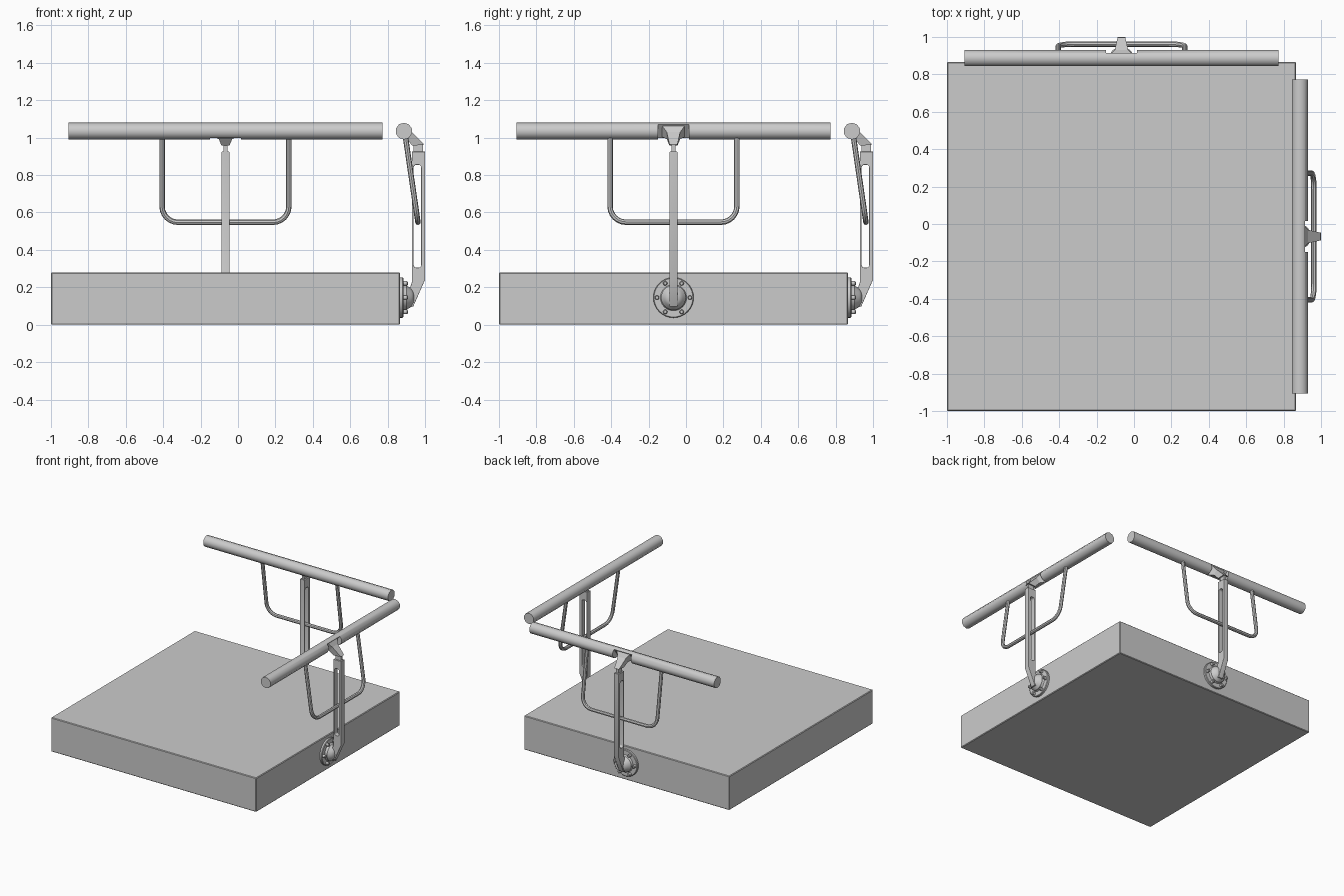
import bpy, bmesh, math
from mathutils import Vector, Matrix

if "Cube" in bpy.data.objects:
    bpy.data.objects.remove(bpy.data.objects["Cube"])

C = -0.067            # slab centre in x and y; railings are built around it and turned


def finish(ob, name, rot, smooth=True):
    ob.name = name
    ob.location = (C, C, 0)
    ob.rotation_euler.z = rot
    bpy.ops.object.select_all(action='DESELECT')
    ob.select_set(True)
    bpy.context.view_layer.objects.active = ob
    if ob.type == 'CURVE' or ob.modifiers:
        bpy.ops.object.convert(target='MESH')
        ob = bpy.context.object
    if smooth:
        bpy.ops.object.shade_smooth_by_angle(angle=math.radians(40))
    return ob


def mesh_object(bm, name):
    bmesh.ops.recalc_face_normals(bm, faces=bm.faces)
    me = bpy.data.meshes.new(name)
    bm.to_mesh(me)
    bm.free()
    ob = bpy.data.objects.new(name, me)
    bpy.context.collection.objects.link(ob)
    return ob


def loft(rings):
    """Closed solid through a list of equal-length point rings (x in world units)."""
    bm = bmesh.new()
    vs = [[bm.verts.new((x - C, y, z)) for x, y, z in r] for r in rings]
    n = len(vs[0])
    for a, b in zip(vs, vs[1:]):
        for i in range(n):
            j = (i + 1) % n
            bm.faces.new((a[i], a[j], b[j], b[i]))
    bm.faces.new(vs[0])
    bm.faces.new(vs[-1])
    return bm


def circle(r, n, cz, cx, phase=0.0):
    return [(cx + r * math.cos(2 * math.pi * (i + phase) / n),
             cz + r * math.sin(2 * math.pi * (i + phase) / n)) for i in range(n)]


def lathe_x(profile, n, y=0.0, z=0.145):
    """Solid of revolution about an x-directed axis; profile is (x, radius)."""
    return loft([[(x, y + a, z + b) for a, b in circle(r, n, 0, 0)] for x, r in profile])


def rounded(x0, x1, z0, z1, r):
    pts = []
    for k, (cx, cz) in enumerate([(x1 - r, z1 - r), (x0 + r, z1 - r), (x0 + r, z0 + r), (x1 - r, z0 + r)]):
        for i in range(5):
            a = math.pi / 2 * (k + i / 4)
            pts.append((cx + r * math.cos(a), cz + r * math.sin(a)))
    return pts


def add_curve(name, loops, cyclic=True):
    cu = bpy.data.curves.new(name, 'CURVE')
    cu.dimensions = '2D' if cyclic else '3D'
    for pts in loops:
        sp = cu.splines.new('POLY')
        sp.points.add(len(pts) - 1)
        for p, q in zip(sp.points, pts):
            p.co = (*q, 1) if len(q) == 3 else (q[0] - C, q[1], 0, 1)
        sp.use_cyclic_u = cyclic
    ob = bpy.data.objects.new(name, cu)
    bpy.context.collection.objects.link(ob)
    return ob


def railing(side, rot):
    # Top rail with the lower outer half notched away for the bracket
    sec = circle(0.045, 10, 1.035, 0.887, 0.5)
    rail = mesh_object(loft([[(x, y, z) for x, z in sec] for y in (-0.84, 0.84)]), 'rail')
    wedge = [(0.842, 0.973), (0.942, 1.107), (1.1, 1.107), (1.1, 0.9), (0.842, 0.9)]
    cutter = mesh_object(loft([[(x, y, z) for x, z in wedge] for y in (-0.082, 0.082)]), 'notch_cutter')
    cutter.location = (C, C, 0)
    cutter.rotation_euler.z = rot
    cutter.hide_render = True
    mod = rail.modifiers.new('notch', 'BOOLEAN')
    mod.object = cutter
    mod.solver = 'EXACT'
    bpy.context.view_layer.update()
    rail.location = (C, C, 0)
    rail.rotation_euler.z = rot
    finish(rail, side + '_rail', rot)
    bpy.data.objects.remove(cutter)

    # Tapering bracket between rail and post
    def quad(xa, za, xb, zb, w):
        return [(xa, -w, za), (xa, w, za), (xb, w, zb), (xb, -w, zb)]
    finish(mesh_object(loft([quad(0.909, 1.063, 0.866, 1.004, 0.06),
                             quad(0.930, 1.030, 0.902, 0.993, 0.036),
                             quad(0.996, 0.963, 0.932, 0.957, 0.021)]), 'b'),
           side + '_bracket', rot, False)
    # Short neck under the bracket
    finish(mesh_object(loft([quad(0.988, z, 0.938, z, 0.010) for z in (0.965, 0.92)]), 'n'),
           side + '_neck', rot, False)

    # Slotted post, kinked inwards at its foot
    outline = [(0.930, 0.925), (1.0, 0.925), (1.0, 0.24), (0.937, 0.098), (0.915, 0.098),
               (0.915, 0.18), (0.930, 0.23)]
    post = add_curve('post', [outline, rounded(0.939, 0.979, 0.305, 0.855, 0.014)])
    post.data.fill_mode = 'BOTH'
    post.data.extrude = 0.019
    post.data.bevel_depth = 0.002
    post.data.offset = -0.002
    post.rotation_euler.x = math.pi / 2
    finish(post, side + '_post', rot)

    # Hanging U-shaped bar, leaning outwards
    path, r, w, zb = [(-0.339, 1.01)], 0.085, 0.339, 0.548
    for k, cx in ((2, -w + r), (3, w - r)):
        for i in range(7):
            a = math.pi / 2 * (k + i / 6)
            path.append((cx + r * math.cos(a), zb + r + r * math.sin(a)))
    path.append((w, 1.01))
    pts = [(0.962 - (z - zb) * 0.066 / 0.452 - C, y, z) for y, z in path]
    bar = add_curve('bar', [pts], False)
    bar.data.bevel_depth = 0.0145
    bar.data.bevel_resolution = 2
    bar.data.use_fill_caps = True
    finish(bar, side + '_hanging_bar', rot)

    # Wall flange, hub and six bolts
    finish(mesh_object(lathe_x([(0.864, 0.108), (0.880, 0.108), (0.884, 0.104), (0.884, 0.07),
                                (0.890, 0.066), (0.902, 0.066), (0.908, 0.06), (0.926, 0.05),
                                (0.938, 0.034), (0.943, 0.015)], 32), 'f'), side + '_flange', rot)
    for i in range(6):
        a = i * math.pi / 3
        finish(mesh_object(lathe_x([(0.88, 0.012), (0.904, 0.012), (0.908, 0.008)], 10,
                                   0.088 * math.cos(a), 0.145 + 0.088 * math.sin(a)), 'bolt'),
               f'{side}_bolt_{i + 1}', rot)


# Floor slab with slightly eased edges
bm = bmesh.new()
bmesh.ops.create_cube(bm, size=1, matrix=Matrix.Translation((0, 0, 0.14)) @ Matrix.Diagonal((1.866, 1.866, 0.28, 1)))
bmesh.ops.bevel(bm, geom=bm.edges[:], offset=0.005, segments=1, affect='EDGES')
finish(mesh_object(bm, 'slab'), 'slab', 0, False)

railing('right', 0)
railing('back', math.pi / 2)
